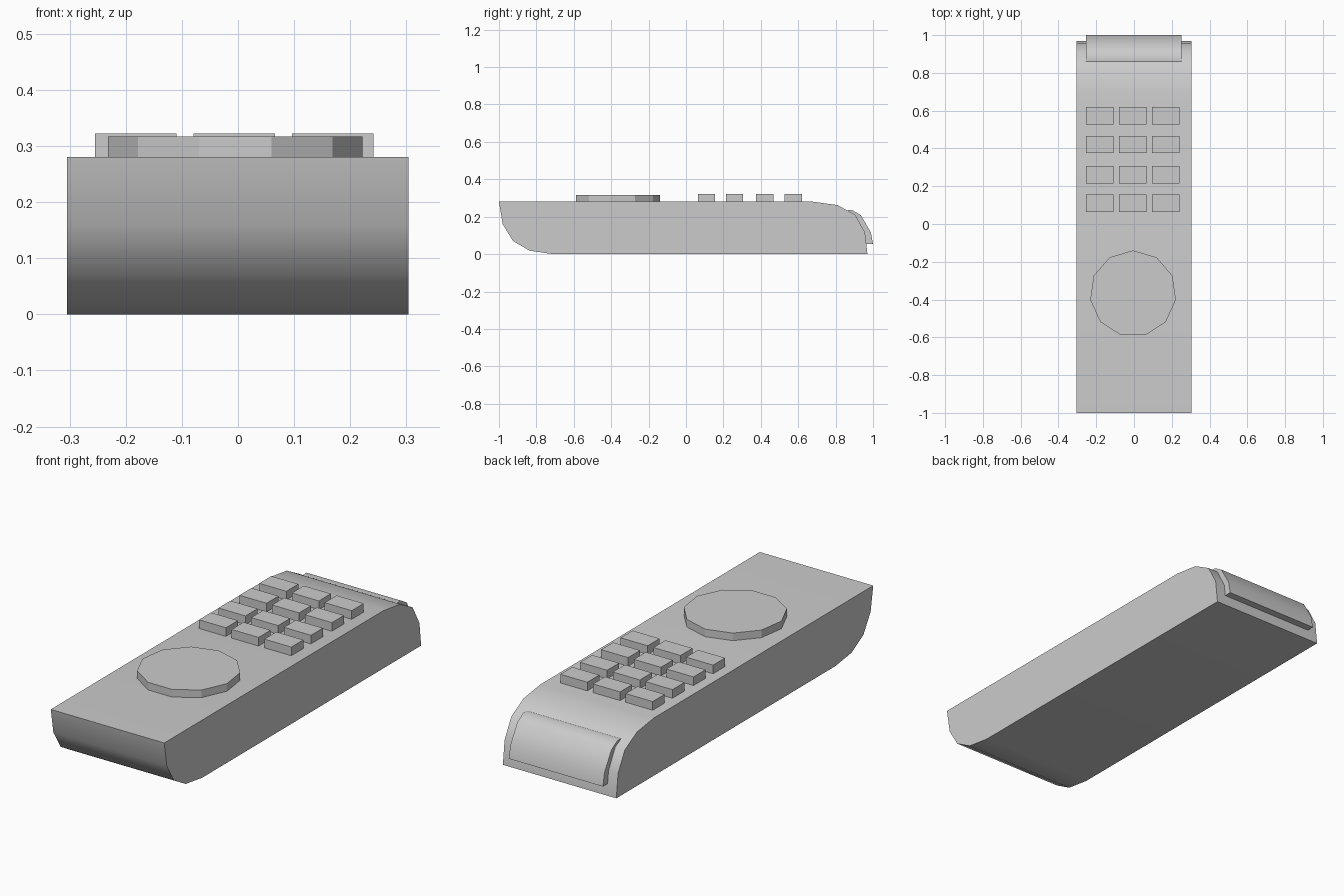
import bpy, bmesh, math

if "Cube" in bpy.data.objects:
    bpy.data.objects.remove(bpy.data.objects["Cube"])


def finish(bm, name, smooth=False):
    bmesh.ops.recalc_face_normals(bm, faces=bm.faces)
    mesh = bpy.data.meshes.new(name)
    bm.to_mesh(mesh)
    bm.free()
    obj = bpy.data.objects.new(name, mesh)
    bpy.context.collection.objects.link(obj)
    if smooth:
        bpy.ops.object.select_all(action='DESELECT')
        obj.select_set(True)
        bpy.context.view_layer.objects.active = obj
        bpy.ops.object.shade_smooth_by_angle(angle=math.radians(36))
    return obj


def prism(name, outline, offset, smooth=False):
    """Extrude a closed 3D outline along an offset."""
    bm = bmesh.new()
    face = bm.faces.new([bm.verts.new(p) for p in outline])
    ext = bmesh.ops.extrude_face_region(bm, geom=[face])
    moved = [v for v in ext["geom"] if isinstance(v, bmesh.types.BMVert)]
    bmesh.ops.translate(bm, verts=moved, vec=offset)
    return finish(bm, name, smooth)


# Body: side profile (y, z) with rounded ends
body = [(-1, 0.28), (-0.98, 0.16), (-0.925, 0.07), (-0.835, 0.018), (-0.71, 0),
        (0.97, 0), (0.957, 0.115), (0.905, 0.21), (0.81, 0.262), (0.68, 0.28)]
prism("body", [(-0.305, y, z) for y, z in body], (0.609, 0, 0), True)

# Raised curved cover at the back end
cover = [(0.86, 0.234), (0.888, 0.236), (0.935, 0.208), (0.988, 0.117), (1.0, 0.055),
         (0.95, 0.055), (0.94, 0.115), (0.89, 0.205)]
prism("end_cover", [(-0.254, y, z) for y, z in cover], (0.505, 0, 0), True)

# Eleven-sided dial
dial = []
for i in range(11):
    a = math.pi / 2 + math.tau * i / 11
    dial.append((-0.005 + 0.229 * math.cos(a), -0.369 + 0.229 * math.sin(a), 0.27))
prism("dial", dial, (0, 0, 0.047))

# Keypad: four rows of three buttons
for r, y in enumerate((0.11, 0.26, 0.421, 0.573)):
    for c, x in enumerate((-0.182, -0.007, 0.169)):
        rect = [(x + sx * 0.0725, y + sy * 0.046, 0.27)
                for sx, sy in ((-1, -1), (1, -1), (1, 1), (-1, 1))]
        prism(f"button_{r + 1}_{c + 1}", rect, (0, 0, 0.052))
